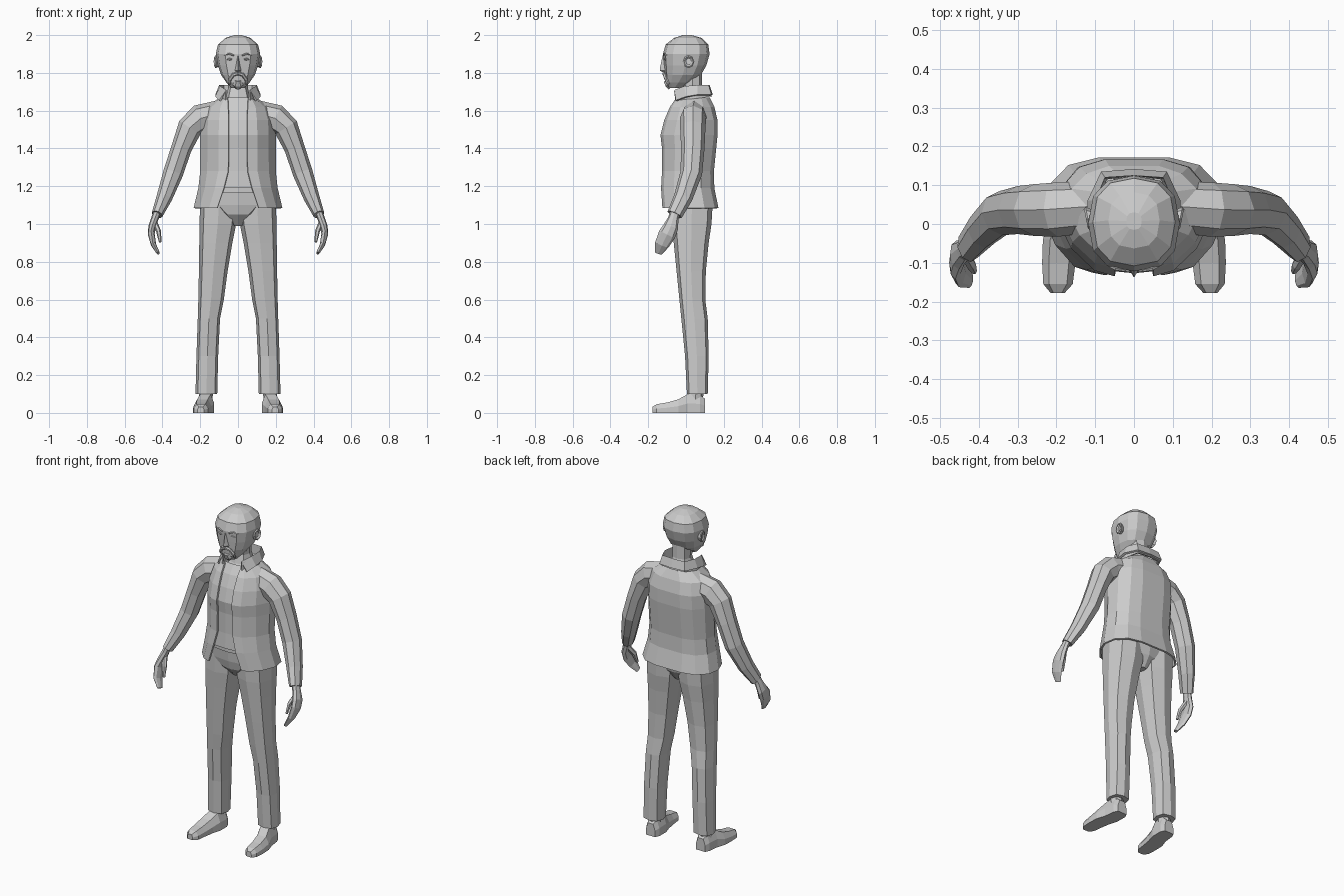
import bpy, bmesh, math
from mathutils import Vector

grey = bpy.data.materials.new("plain_grey")
grey.diffuse_color = (0.6, 0.6, 0.6, 1)


def loft(name, rings, closed=True, mirror=False, thick=0):
    """Skin a list of equal-length point rings into one object."""
    bm = bmesh.new()
    vs = [[bm.verts.new(p) for p in r] for r in rings]
    n = len(vs[0])
    for a, b in zip(vs, vs[1:]):
        for i in range(n if closed else n - 1):
            j = (i + 1) % n
            bm.faces.new((a[i], a[j], b[j], b[i]))
    if closed:
        bm.faces.new(vs[0])
        bm.faces.new(vs[-1])
    bmesh.ops.recalc_face_normals(bm, faces=bm.faces)
    me = bpy.data.meshes.new(name)
    bm.to_mesh(me)
    bm.free()
    me.materials.append(grey)
    ob = bpy.data.objects.new(name, me)
    bpy.context.collection.objects.link(ob)
    if thick:
        mod = ob.modifiers.new("thickness", 'SOLIDIFY')
        mod.thickness, mod.offset = thick, -1
    if mirror:
        mod = ob.modifiers.new("mirror", 'MIRROR')
        mod.use_mirror_merge = False
    return ob


def oval(z, x0, x1, yf, yb, n=12, p=0.8):
    """Rounded horizontal section between the given limits."""
    def e(v):
        return math.copysign(abs(v) ** p, v) if abs(v) > 1e-6 else 0
    pts = []
    for i in range(n):
        a = 2 * math.pi * i / n
        pts.append(((x0 + x1) / 2 + (x1 - x0) / 2 * e(math.cos(a)),
                    (yf + yb) / 2 + (yb - yf) / 2 * e(math.sin(a)), z))
    return pts


def tube(name, path, n=8, mirror=True):
    """Tube through (x, y, z, half width, half depth) stations."""
    c = [Vector(s[:3]) for s in path]
    rings = []
    for i, s in enumerate(path):
        t = (c[min(i + 1, len(c) - 1)] - c[max(i - 1, 0)]).normalized()
        u = Vector((0, 1, 0)).cross(t).normalized()
        v = t.cross(u)
        rings.append([c[i] + u * s[3] * math.cos(2 * math.pi * k / n)
                      + v * s[4] * math.sin(2 * math.pi * k / n) for k in range(n)])
    return loft(name, rings, mirror=mirror)


def both_sides(half):
    """Open strip from a right half that ends on the centre line."""
    return half + [(-x, y, z) for x, y, z in reversed(half[:-1])]


# Jacket body: z, front edge x, half width, front y, back y
body = [(1.085, .11, .235, -.125, .172), (1.19, .075, .21, -.132, .15),
        (1.28, .052, .2, -.127, .148), (1.40, .05, .2, -.127, .16),
        (1.47, .05, .2, -.135, .167), (1.55, .05, .195, -.115, .167),
        (1.62, .052, .17, -.085, .15), (1.67, .055, .095, -.05, .125)]
rings = []
for z, fx, w, yf, yb in body:
    d = yb - yf
    rings.append(both_sides([
        (fx, yf, z), (fx + .35 * (w - fx), yf + .05 * d, z),
        (fx + .75 * (w - fx), yf + .24 * d, z), (w, yf + .5 * d, z),
        (w * .95, yf + .75 * d, z), (w * .72, yb - .02, z),
        (w * .38, yb, z), (0, yb, z)]))
loft("jacket_body", rings, closed=False, thick=.01)

# Shirt panel set back between the jacket edges
loft("shirt_front", [[(-fx - .01, yf + .014, z), (0, yf + .008, z), (fx + .01, yf + .014, z)]
                     for z, fx, w, yf, yb in body[1:]], closed=False, thick=.01)

# Collar: standing band folded outward
loft("collar", [
    both_sides([(.055, -.05, 1.655), (.085, -.01, 1.66), (.095, .05, 1.665),
                (.07, .115, 1.675), (0, .125, 1.675)]),
    both_sides([(.062, -.06, 1.71), (.095, -.01, 1.73), (.1, .06, 1.735),
                (.075, .12, 1.735), (0, .125, 1.735)]),
    both_sides([(.1, -.055, 1.655), (.12, 0, 1.675), (.12, .06, 1.685),
                (.085, .135, 1.685), (0, .142, 1.685)])], closed=False, thick=.012)

# Sleeves
tube("sleeves", [(.1, .045, 1.585, .07, .065), (.2, .037, 1.558, .076, .07),
                 (.255, .036, 1.51, .066, .067), (.30, .036, 1.40, .054, .062),
                 (.343, .028, 1.27, .053, .058), (.39, -.015, 1.14, .042, .05),
                 (.428, -.06, 1.05, .03, .042)])

# Hands
tube("hands", [(.425, -.055, 1.07, .02, .027), (.44, -.067, 1.03, .02, .028),
               (.455, -.08, .985, .02, .04), (.459, -.1, .945, .018, .046),
               (.447, -.128, .89, .014, .038), (.422, -.146, .845, .008, .02)])
tube("thumbs", [(.44, -.07, 1.01, .013, .016), (.42, -.105, .96, .013, .015),
                (.412, -.122, .905, .007, .009)], n=6)

# Trousers
loft("trouser_legs", [oval(*r, n=8, p=.72) for r in [
    (1.12, 0, .20, -.08, .142), (1.0, .01, .204, -.075, .135),
    (.9, .03, .205, -.065, .12), (.75, .055, .207, -.05, .105),
    (.6, .075, .21, -.035, .102), (.5, .095, .213, -.025, .115),
    (.3, .105, .22, -.005, .12), (.1, .11, .225, .005, .115)]], mirror=True)
loft("trouser_hips", [oval(z, -w, w, yf, yb) for z, w, yf, yb in [
    (.99, .025, -.03, .09), (1.05, .1, -.082, .13),
    (1.1, .18, -.092, .14), (1.19, .185, -.1, .135)]])
loft("belt", [oval(z, -.187, .187, -.112, .137) for z in (1.165, 1.195)])

# Ankles and shoes
tube("ankles", [(.17, .055, .2, .04, .04), (.17, .05, .05, .035, .04)])
loft("shoes", [[(cx - w, y, 0), (cx - w, y, h * .5), (cx - w * .6, y, h),
                (cx + w * .6, y, h), (cx + w, y, h * .5), (cx + w, y, 0)]
               for y, cx, w, h in [
    (.1, .168, .03, .075), (.075, .168, .042, .095), (.01, .172, .046, .1),
    (-.04, .188, .047, .072), (-.1, .194, .043, .055),
    (-.155, .196, .038, .046), (-.178, .197, .018, .032)]], mirror=True)

# Neck and head
loft("neck", [oval(z, -w, w, yf, yb, 8) for z, w, yf, yb in [
    (1.62, .1, -.06, .12), (1.67, .065, -.03, .1),
    (1.72, .052, -.015, .085), (1.80, .055, -.02, .085)]])
loft("head", [oval(z, -w, w, yf, yb) for z, w, yf, yb in [
    (1.72, .035, -.09, -.03), (1.75, .062, -.108, .03),
    (1.79, .09, -.112, .08), (1.84, .107, -.117, .108),
    (1.9, .118, -.122, .125), (1.95, .106, -.108, .118),
    (1.985, .066, -.063, .082), (2.0, .02, -.015, .03)]])

# Ears: flared discs with a rim
loft("ears", [[(x + .2 * y, .014 + ry * math.cos(a), 1.862 + rz * math.sin(a) - .1 * ry)
               for a in [math.pi * k / 4 for k in range(8)]
               for y in [ry * math.cos(a)]]
              for x, ry, rz in [(.095, .02, .025), (.119, .03, .034),
                                (.124, .024, .027), (.117, .015, .018)]], mirror=True)

# Nose
loft("nose", [[(-w, -.105, z), (0, y, z), (w, -.105, z)] for z, w, y in [
    (1.89, .01, -.124), (1.83, .017, -.137), (1.812, .021, -.138), (1.8, .014, -.116)]])

# Drooping moustache, beard tuft, brows and eyes
tube("moustache", [(0, -.117, 1.797, .009, .01), (.025, -.113, 1.79, .01, .01),
                   (.043, -.104, 1.765, .009, .01), (.044, -.092, 1.74, .005, .007)], n=6)
tube("chin_tuft", [(0, -.108, 1.758, .018, .012), (0, -.098, 1.735, .03, .014),
                   (0, -.085, 1.718, .015, .01)], n=6, mirror=False)
tube("eyebrows", [(.022, -.119, 1.893, .004, .005), (.048, -.114, 1.902, .005, .006),
                  (.074, -.1, 1.895, .003, .005)], n=6)
tube("eyes", [(.028, -.113, 1.872, .002, .004), (.044, -.111, 1.873, .007, .006),
              (.062, -.103, 1.871, .002, .004)], n=6)
